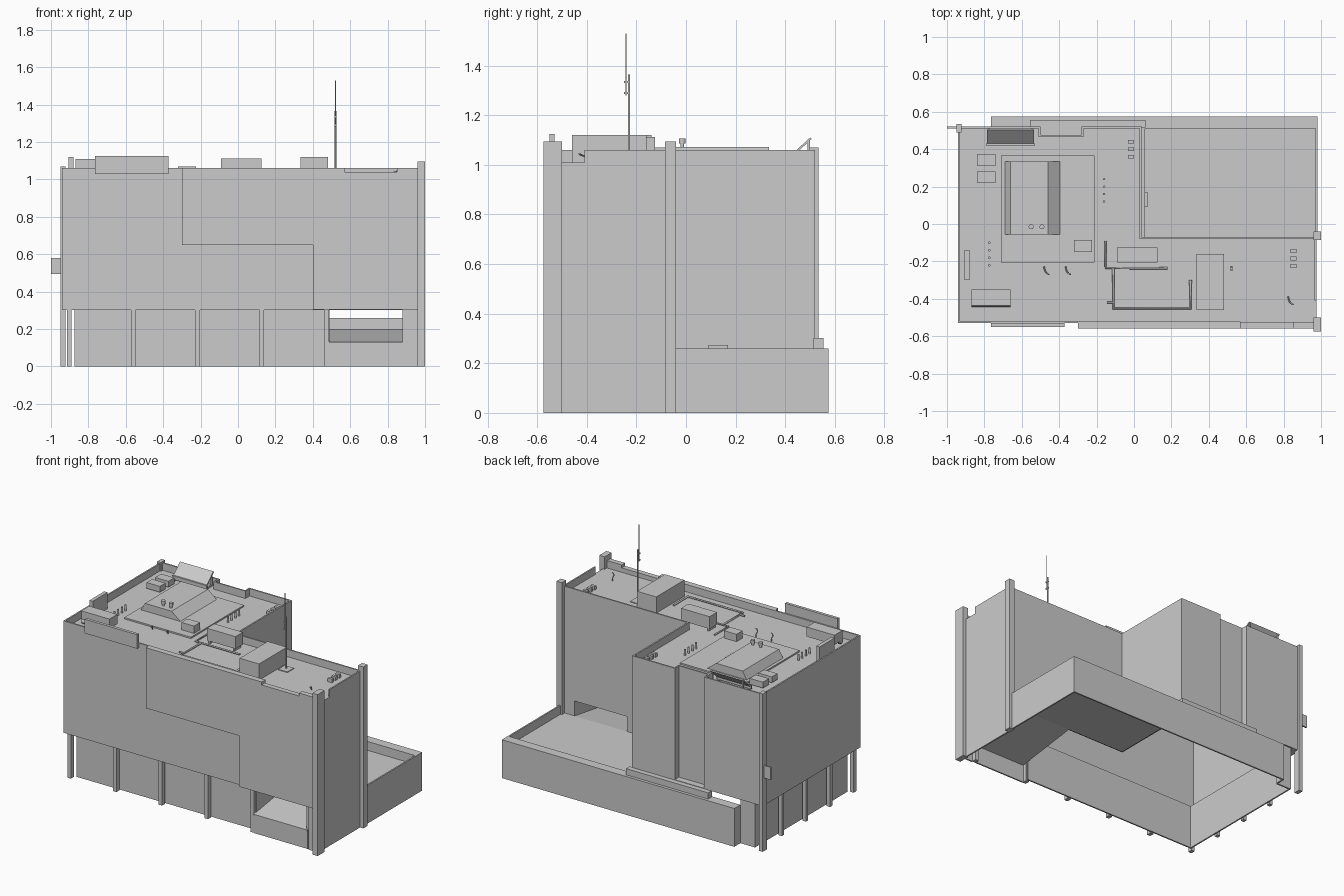
import bpy, bmesh, math
from mathutils import Vector


def make(name, verts, faces, fix=True):
    me = bpy.data.meshes.new(name)
    me.from_pydata(verts, [], faces)
    if fix:
        bm = bmesh.new()
        bm.from_mesh(me)
        bmesh.ops.recalc_face_normals(bm, faces=bm.faces)
        bm.to_mesh(me)
        bm.free()
    ob = bpy.data.objects.new(name, me)
    bpy.context.collection.objects.link(ob)
    return ob


def prism(name, pts, axis, a, b):
    """Extrude a 2D profile along an axis from a to b."""
    put = {'x': lambda p, t: (t, p[0], p[1]),
           'y': lambda p, t: (p[0], t, p[1]),
           'z': lambda p, t: (p[0], p[1], t)}[axis]
    n = len(pts)
    v = [put(p, a) for p in pts] + [put(p, b) for p in pts]
    f = [tuple(range(n)), tuple(range(n, 2 * n))]
    f += [(i, (i + 1) % n, (i + 1) % n + n, i + n) for i in range(n)]
    return make(name, v, f)


def box(name, x0, x1, y0, y1, z0, z1):
    return prism(name, [(x0, y0), (x1, y0), (x1, y1), (x0, y1)], 'z', z0, z1)


def wall(name, pts, z0, z1, closed=False, t=0.01):
    """Upright wall along a counter-clockwise path, thickened inward."""
    n = len(pts)
    v = [(x, y, z0) for x, y in pts] + [(x, y, z1) for x, y in pts]
    f = [(i, (i + 1) % n, (i + 1) % n + n, i + n) for i in range(n if closed else n - 1)]
    ob = make(name, v, f, fix=False)
    m = ob.modifiers.new("thickness", 'SOLIDIFY')
    m.thickness, m.offset, m.use_even_offset = t, -1, True
    return ob


def pipe(name, pts, r):
    cu = bpy.data.curves.new(name, 'CURVE')
    cu.dimensions = '3D'
    cu.bevel_depth, cu.bevel_resolution, cu.use_fill_caps = r, 1, True
    s = cu.splines.new('POLY')
    s.points.add(len(pts) - 1)
    for p, c in zip(s.points, pts):
        p.co = (*c, 1)
    ob = bpy.data.objects.new(name, cu)
    bpy.context.collection.objects.link(ob)
    return ob


ROOF = 1.01
TOP = 1.06
SOF = 0.305

# Tower shell: L-shaped plan with a shallow recess at the back, open underneath
plan = [(0.975, -0.53), (0.975, -0.07), (0.04, -0.07), (0.04, 0.52), (-0.28, 0.52),
        (-0.28, 0.475), (-0.5, 0.475), (-0.5, 0.52), (-0.94, 0.52), (-0.94, -0.53)]
wall("tower_walls", plan, SOF, ROOF, closed=True)
prism("roof_deck", plan, 'z', ROOF - 0.01, ROOF)
wall("parapet", [(0.975, -0.41)] + plan[1:] + [(0.57, -0.53)], ROOF, TOP)

# Raised stepped panel on the front, with a notch in its top edge
prism("front_panel", [(-0.3, TOP), (-0.3, 0.65), (0.4, 0.65), (0.4, SOF), (0.965, SOF),
                      (0.965, TOP), (0.85, TOP), (0.85, 1.04), (0.57, 1.04), (0.57, TOP)],
      'y', -0.56, -0.525)
box("front_parapet_panel", -0.765, -0.372, -0.55, -0.53, 1.03, 1.125)

# Full-height corner pillars and right wall
box("front_right_pillar", 0.96, 1.0, -0.575, -0.5, 0, 1.095)
box("rear_right_pillar", 0.96, 1.0, -0.085, -0.04, 0, 1.095)
box("rear_left_pillar", -0.95, -0.922, 0.49, 0.535, 0, 1.07)
box("right_lower_wall", 0.965, 0.975, -0.53, -0.05, 0, SOF)

# Ground floor walls, set back behind the columns
wall("ground_walls", [(-0.765, 0.51), (-0.875, 0.51), (-0.875, -0.48), (0.487, -0.48)], 0, SOF)
box("front_soffit", -0.94, 0.487, -0.53, -0.48, SOF - 0.004, SOF)
box("left_soffit", -0.94, -0.875, -0.48, 0.52, SOF - 0.004, SOF)
box("rear_soffit", -0.875, 0.04, 0.475, 0.52, SOF - 0.004, SOF)
box("drive_soffit", 0.487, 0.97, -0.53, -0.07, SOF - 0.004, SOF)
box("drive_front_wall", 0.9, 0.97, -0.53, -0.52, 0, SOF)
for x in (-0.915, -0.573, -0.23, 0.114, 0.461, 0.879):
    box("front_column", x, x + 0.026, -0.522, -0.49, 0, SOF)
for y in (-0.25, 0.01, 0.267):
    box("left_column", -0.915, -0.89, y - 0.013, y + 0.013, 0, SOF)

# Sloping drive through the ground floor up to the terrace
prism("drive_ramp", [(-0.53, 0.13), (-0.07, 0.2), (-0.07, 0.19), (-0.53, 0.12)], 'x', 0.487, 0.89)
box("ramp_front", 0.487, 0.89, -0.525, -0.515, 0, 0.13)
for x in (0.482, 0.885):
    prism("drive_side", [(-0.5, 0.13), (-0.07, 0.19), (-0.07, SOF), (-0.5, SOF)], 'x', x, x + 0.008)

# Low rear terrace with parapet
box("terrace_floor", 0.04, 0.975, -0.07, 0.52, 0.19, 0.2)
wall("terrace_walls", [(0.98, -0.05), (0.98, 0.575), (-0.765, 0.575), (-0.765, 0.51)], 0, 0.26)
box("terrace_rear_parapet", -0.76, 0.975, 0.51, 0.572, 0.195, 0.26)
wall("tower_foot", [(0.487, -0.07), (0.04, -0.07), (0.04, 0.52)], 0.195, SOF)
box("tower_foot_right", 0.89, 0.97, -0.08, -0.07, 0.19, SOF)
box("rear_ledge", -0.555, 0.062, 0.515, 0.555, 0.255, 0.302)
box("terrace_curb", 0.04, 0.06, -0.07, 0.51, 0.2, 0.255)
box("terrace_box", 0.055, 0.072, 0.09, 0.17, 0.2, 0.274)

# Hanging plate on the left side
box("side_plate", -1.0, -0.945, 0.51, 0.52, 0.495, 0.58)

# Rooftop plinth with chamfered skylight housing and two vents
box("roof_plinth", -0.71, -0.21, -0.205, 0.365, ROOF, 1.02)
prism("skylight_housing", [(-0.69, 1.02), (-0.395, 1.02), (-0.46, 1.072), (-0.66, 1.072)],
      'y', -0.055, 0.335)
for x in (-0.55, -0.492):
    pipe("vent_stem", [(x, -0.015, 1.06), (x, -0.015, 1.1)], 0.009)
    pipe("vent_cap", [(x, -0.015, 1.087), (x, -0.015, 1.106)], 0.015)

# Rooftop equipment boxes
for b in [(-0.32, -0.225, -0.15, -0.085, ROOF, 1.07),
          (-0.09, 0.125, -0.205, -0.125, ROOF + 0.02, 1.113),
          (0.335, 0.48, -0.46, -0.16, ROOF, 1.12),
          (-0.87, -0.66, -0.435, -0.35, 1.045, 1.11),
          (-0.905, -0.88, -0.3, -0.14, ROOF, 1.12),
          (-0.84, -0.74, 0.31, 0.375, ROOF + 0.01, 1.06),
          (-0.84, -0.74, 0.22, 0.28, ROOF + 0.01, 1.06)]:
    box("equipment_box", *b)
pipe("equipment_drum", [(-0.87, -0.425, 1.04), (-0.66, -0.425, 1.04)], 0.018)
for x in (-0.08, 0.105):
    box("equipment_leg", x, x + 0.01, -0.2, -0.13, ROOF, 1.035)

# Tilted panel on a frame at the back edge
prism("tilted_panel", [(0.43, 1.045), (0.437, 1.04), (0.507, 1.105), (0.5, 1.11)], 'x', -0.785, -0.535)
for x in (-0.78, -0.55):
    box("panel_post", x, x + 0.01, 0.49, 0.5, ROOF, 1.1)
    box("panel_foot", x, x + 0.01, 0.42, 0.51, ROOF, 1.02)
box("panel_rail", -0.79, -0.53, 0.42, 0.43, ROOF + 0.01, 1.045)

# Roof pipes
pz = 1.02
pipe("roof_pipe", [(-0.152, -0.09, pz), (-0.152, -0.237, pz), (0.18, -0.237, pz)], 0.006)
pipe("roof_pipe", [(-0.11, -0.237, pz), (-0.11, -0.452, pz), (0.302, -0.452, pz), (0.302, -0.3, pz)], 0.007)
pipe("roof_pipe", [(-0.145, -0.42, pz), (-0.11, -0.42, pz)], 0.006)

# Rows of small vents
for x, ys in ((-0.16, (0.24, 0.2, 0.16, 0.12)), (-0.773, (-0.1, -0.14, -0.18, -0.22))):
    for y in ys:
        pipe("vent_pipe", [(x, y, ROOF), (x, y, 1.05)], 0.007)
for x, ys in ((-0.015, (0.44, 0.4, 0.36)), (0.853, (-0.145, -0.185, -0.225))):
    for y in ys:
        box("vent_block", x - 0.016, x + 0.016, y - 0.01, y + 0.01, ROOF, 1.035)

# Curved hook pipes
for x, y in ((-0.46, -0.25), (-0.345, -0.25), (0.845, -0.41)):
    arc = [(x - 0.02 + 0.03 * (1 - math.cos(a)), y + 0.02 - 0.04 * math.sin(a), ROOF + 0.02 + 0.01 * a)
           for a in (0, 0.4, 0.8, 1.2, 1.5)]
    pipe("hook_pipe", [(arc[0][0], arc[0][1], ROOF)] + arc, 0.004)

# Antenna mast
box("antenna_base", 0.49, 0.56, -0.27, -0.2, ROOF, 1.015)
pipe("antenna_mast", [(0.522, -0.23, ROOF), (0.522, -0.23, 1.365)], 0.005)
pipe("antenna_whip", [(0.522, -0.242, 1.28), (0.522, -0.242, 1.53)], 0.003)
for z in (1.285, 1.33):
    box("antenna_clamp", 0.517, 0.527, -0.25, -0.225, z, z + 0.008)
